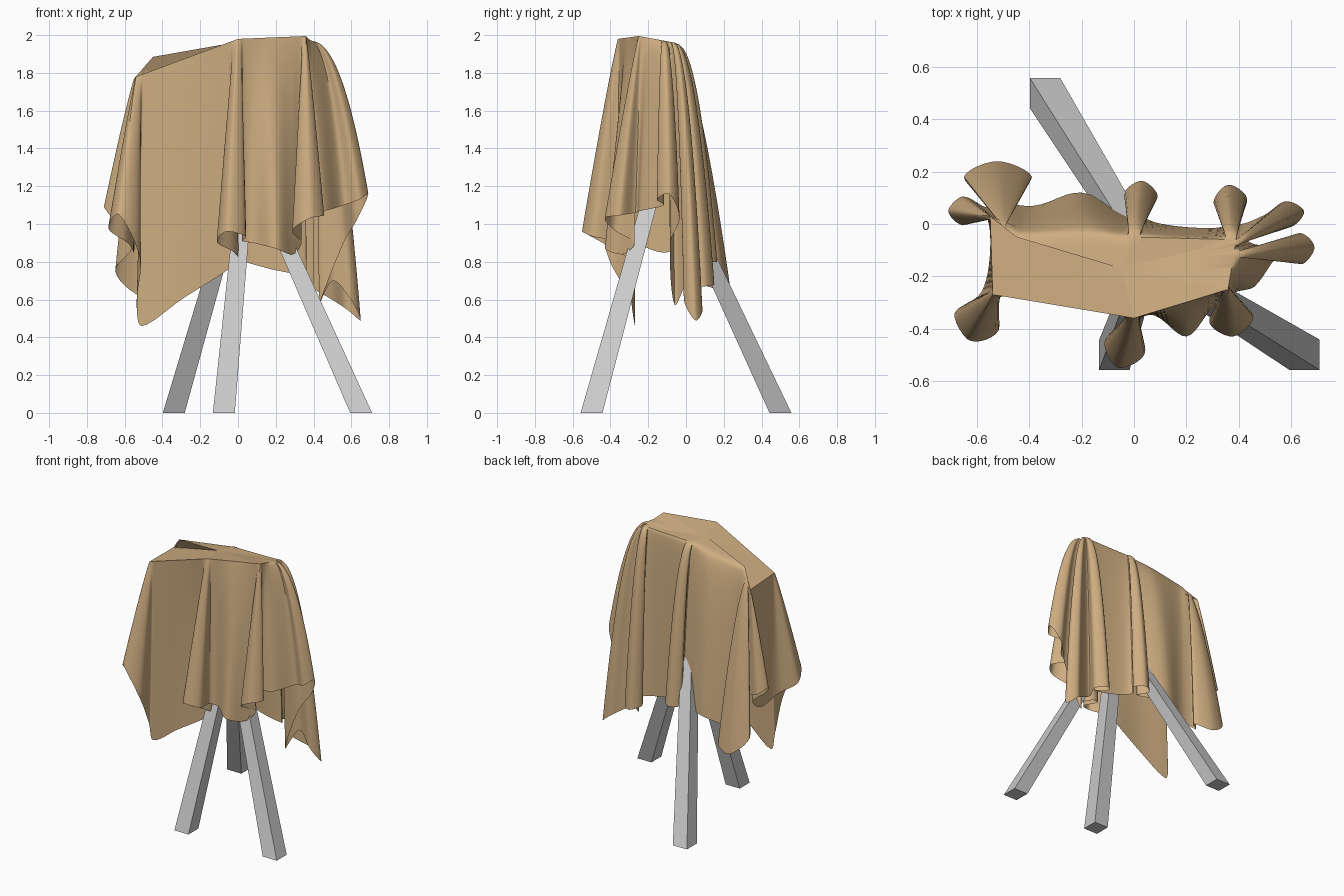
import bpy, bmesh, math
from mathutils import Vector

if "Cube" in bpy.data.objects:
    bpy.data.objects.remove(bpy.data.objects["Cube"])

fabric = bpy.data.materials.new("brown_cloth")
fabric.diffuse_color = (0.62, 0.42, 0.22, 1)
fabric.use_nodes = True
fabric.node_tree.nodes["Principled BSDF"].inputs["Base Color"].default_value = fabric.diffuse_color


def make_object(name, bm):
    bmesh.ops.recalc_face_normals(bm, faces=bm.faces)
    me = bpy.data.meshes.new(name)
    bm.to_mesh(me)
    bm.free()
    ob = bpy.data.objects.new(name, me)
    bpy.context.collection.objects.link(ob)
    return ob


# Tripod legs: slanted square posts meeting under the cloth
def leg(name, foot, apex, half0=0.058, half1=0.04):
    bm = bmesh.new()
    rings = []
    for c, h in ((foot, half0), (apex, half1)):
        rings.append([bm.verts.new((c[0] + sx * h, c[1] + sy * h, c[2]))
                      for sx, sy in ((-1, -1), (1, -1), (1, 1), (-1, 1))])
    a, b = rings
    bm.faces.new(a)
    bm.faces.new(b)
    for i in range(4):
        j = (i + 1) % 4
        bm.faces.new((a[i], a[j], b[j], b[i]))
    make_object(name, bm)


apex = (0.05, -0.13, 1.35)
leg("front_leg", (-0.075, -0.5, 0), apex)
leg("right_leg", (0.652, -0.5, 0), apex)
leg("back_leg", (-0.34, 0.5, 0), apex)

# Outline of the supported top of the cloth, counter-clockwise from front left
top = [Vector(p) for p in (
    (-0.54, -0.27, 1.78), (0, -0.36, 1.98), (0.36, -0.25, 1.995), (0.39, -0.06, 1.96),
    (0, -0.05, 1.95), (-0.45, -0.05, 1.885), (-0.55, 0.03, 1.77))]
top_centre = Vector((-0.05, -0.17, 1.955))


# Hem: hanging folds (9 values: neck xy, tip xy, width, three heights, position
# along the top outline) and the plain points between them (xyz, position)
hem_parts = [
    (-0.56, -0.27, -0.63, -0.445, 0.18, 0.9, 1.05, 0.58, 0.0),
    (-0.51, -0.27, 0.46, 0.1), (-0.3, -0.29, 0.60, 0.45), (0.0, -0.29, 0.8, 0.88),
    (0.0, -0.36, -0.06, -0.55, 0.16, 0.85, 0.96, 0.91, 1.0),
    (0.08, -0.35, 0.9, 1.2), (0.2, -0.43, 0.87, 1.5), (0.29, -0.33, 0.84, 1.8),
    (0.36, -0.27, 0.38, -0.43, 0.17, 0.9, 1.03, 1.06, 2.0),
    (0.46, -0.24, 1.07, 2.3),
    (0.56, -0.1, 0.69, -0.09, 0.12, 1.1, 1.16, 0.9, 2.7),
    (0.43, -0.06, 0.57, 2.82),
    (0.5, 0.02, 0.65, 0.05, 0.1, 0.7, 0.49, 0.6, 2.92),
    (0.38, 0.0, 0.36, 0.15, 0.13, 0.66, 0.68, 0.72, 3.05),
    (0.18, -0.01, 0.76, 3.5),
    (0.02, 0.03, 0.03, 0.165, 0.13, 0.8, 0.8, 0.8, 4.0),
    (-0.2, 0.12, 0.78, 4.4), (-0.38, 0.07, 0.72, 5.0),
    (-0.52, 0.09, -0.52, 0.24, 0.26, 0.68, 0.62, 0.88, 5.5),
    (-0.57, 0.05, -0.71, 0.05, 0.11, 1.0, 1.09, 0.95, 6.0),
    (-0.55, -0.1, 0.85, 6.5),
]


def fold(nx, ny, tx, ty, w, z0, z1, z2, t):
    n, d = Vector((nx, ny)), Vector((tx - nx, ty - ny))
    s = Vector((d.y, -d.x)).normalized() * w
    for along, side, z, dt in ((0, 0.14, z0, -0.07), (0.6, 0.5, (z0 + z1) / 2, -0.035),
                               (1, 0, z1, 0), (0.6, -0.5, (z1 + z2) / 2, 0.035),
                               (0, -0.14, z2, 0.07)):
        p = n + d * along + s * side
        yield Vector((p.x, p.y, z)), t + dt


ctrl = []
for part in hem_parts:
    if len(part) == 9:
        ctrl += list(fold(*part))
    else:
        ctrl.append((Vector(part[:3]), part[3]))


# Smooth closed curve through the hem points
def tangent(i):
    a, b, c = (ctrl[(i + k) % len(ctrl)][0] for k in (-1, 0, 1))
    return (c - a) / ((b - a).length + (c - b).length)


STEPS, ROWS = 6, 26
columns = []
for i, (p, t0) in enumerate(ctrl):
    j = (i + 1) % len(ctrl)
    q, t1 = ctrl[j]
    if j == 0:
        t1 += len(top)
    length = (q - p).length
    ma, mb = tangent(i) * length, tangent(j) * length
    for k in range(STEPS):
        u = k / STEPS
        h = (p * (2 * u**3 - 3 * u**2 + 1) + ma * (u**3 - 2 * u**2 + u)
             + q * (3 * u**2 - 2 * u**3) + mb * (u**3 - u**2))
        t = (t0 + (t1 - t0) * u) % len(top)
        edge = top[int(t)].lerp(top[(int(t) + 1) % len(top)], t - int(t))
        columns.append((edge, h, t))


def ramp(a, b, x):
    x = min(1, max(0, (x - a) / (b - a)))
    return x * x * (3 - 2 * x)


# Draped cloth: straight fall at front and left, rounded shoulders right and back
bm = bmesh.new()
grid = []
for edge, h, t in columns:
    power = 0.9 - 0.45 * ramp(2.1, 2.6, t) * (1 - ramp(5.2, 5.8, t))
    col = [bm.verts.new(top_centre.lerp(edge, f)) for f in (0.35, 0.7)]
    for r in range(ROWS + 1):
        v = (r / ROWS) ** 1.5
        w = v ** power
        col.append(bm.verts.new((edge.x + (h.x - edge.x) * w,
                                 edge.y + (h.y - edge.y) * w,
                                 edge.z + (h.z - edge.z) * v)))
    grid.append(col)
middle = bm.verts.new(top_centre)
for i, a in enumerate(grid):
    b = grid[(i + 1) % len(grid)]
    bm.faces.new((middle, a[0], b[0]))
    for r in range(len(a) - 1):
        bm.faces.new((a[r], a[r + 1], b[r + 1], b[r]))
cloth = make_object("draped_cloth", bm)
cloth.data.materials.append(fabric)
bpy.context.view_layer.objects.active = cloth
cloth.select_set(True)
bpy.ops.object.shade_smooth_by_angle(angle=math.radians(40))
